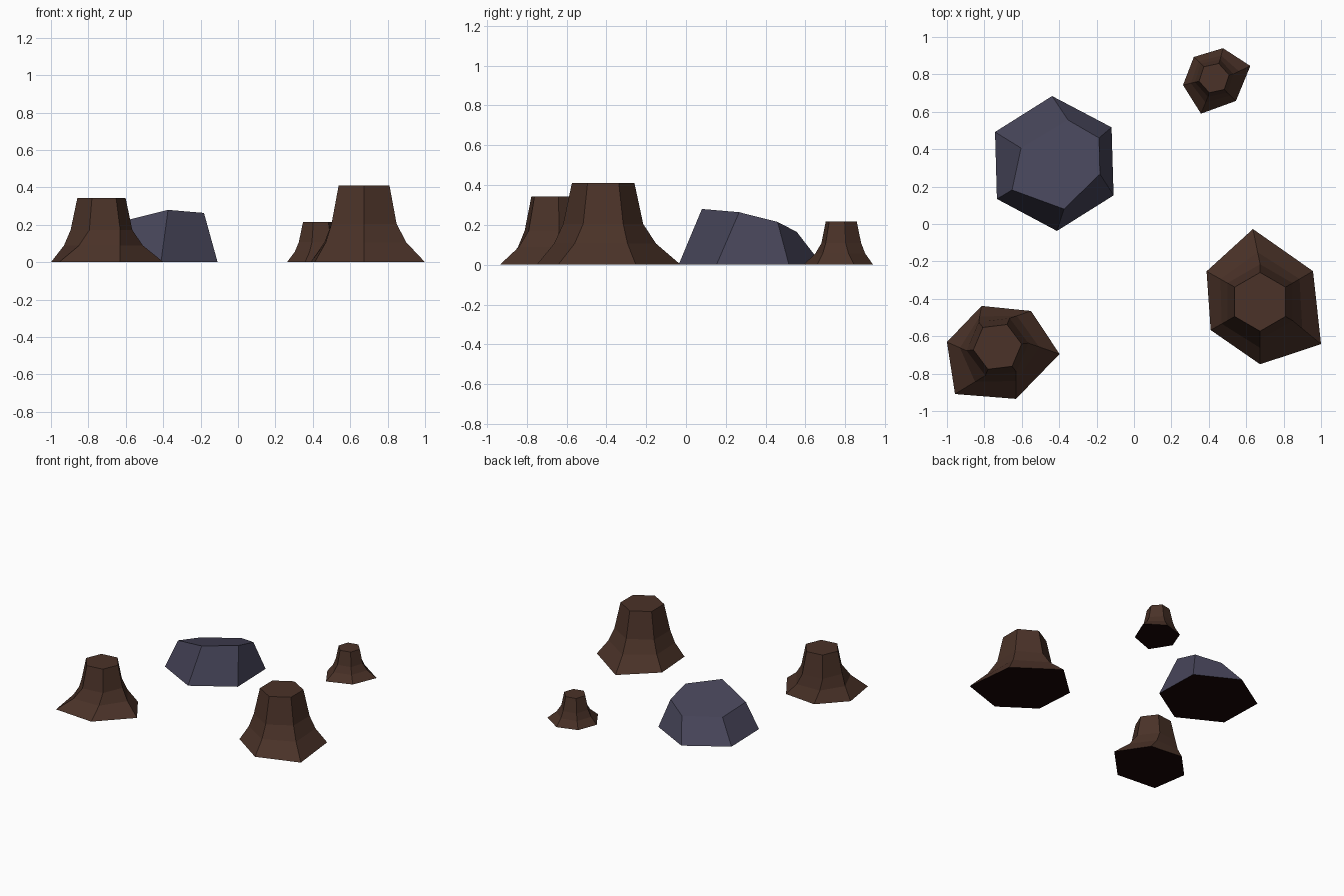
import bpy, math
from mathutils import Vector

if "Cube" in bpy.data.objects:
    bpy.data.objects.remove(bpy.data.objects["Cube"])


def material(name, rgb):
    m = bpy.data.materials.new(name)
    m.diffuse_color = (*rgb, 1)
    m.use_nodes = True
    m.node_tree.nodes["Principled BSDF"].inputs["Base Color"].default_value = m.diffuse_color
    return m


BARK = material("dark brown wood", (0.069, 0.032, 0.021))
STONE = material("slate grey stone", (0.061, 0.058, 0.098))
UNDER = material("near black underside", (0.009, 0.0015, 0.0015))


def loft(name, rings, mat):
    """Join closed rings (bottom to top, counter-clockwise) and cap both ends."""
    n = len(rings[0])
    verts = [v for ring in rings for v in ring]
    faces = [tuple(reversed(range(n)))]                      # underside first
    for r in range(len(rings) - 1):
        for i in range(n):
            j = (i + 1) % n
            faces.append((r * n + i, r * n + j, (r + 1) * n + j, (r + 1) * n + i))
    faces.append(tuple(range(len(verts) - n, len(verts))))
    mesh = bpy.data.meshes.new(name)
    mesh.from_pydata(verts, [], faces)
    mesh.materials.append(mat)
    mesh.materials.append(UNDER)
    mesh.polygons[0].material_index = 1
    obj = bpy.data.objects.new(name, mesh)
    bpy.context.collection.objects.link(obj)


def stump(name, center, radius, height, start, base):
    """Regular hexagon top that flares out to an irregular root outline."""
    def hexagon(r, z):
        return [Vector((center[0] + r * math.cos(math.radians(start + 60 * i)),
                        center[1] + r * math.sin(math.radians(start + 60 * i)), z))
                for i in range(6)]
    foot = [Vector((x, y, 0)) for x, y in base]
    waist = hexagon(radius * 1.28, height * 0.5)
    flare = [w.lerp(f, 0.34) for w, f in zip(waist, foot)]
    for v in flare:
        v.z = height * 0.26
    loft(name, [foot, flare, waist, hexagon(radius, height)], BARK)


# Tree stumps
stump("large_stump", (0.674, -0.416), 0.157, 0.41, 90,
      [(0.636, -0.027), (0.388, -0.253), (0.41, -0.567),
       (0.674, -0.75), (1.0, -0.642), (0.957, -0.252)])
stump("medium_stump", (-0.73, -0.657), 0.13, 0.343, 7,
      [(-0.398, -0.695), (-0.551, -0.465), (-0.815, -0.438),
       (-1.0, -0.631), (-0.957, -0.909), (-0.631, -0.935)])
stump("small_stump", (0.428, 0.78), 0.082, 0.216, 12,
      [(0.622, 0.845), (0.476, 0.94), (0.32, 0.893),
       (0.262, 0.743), (0.358, 0.59), (0.545, 0.658)])

# Boulder: hexagonal base and a smaller top cut by a sloping plane
rock_base = [(-0.438, 0.684), (-0.743, 0.492), (-0.733, 0.134),
             (-0.412, -0.037), (-0.109, 0.153), (-0.12, 0.517)]
rock_top = [(-0.353, 0.556), (-0.604, 0.406), (-0.652, 0.182),
            (-0.374, 0.08), (-0.182, 0.267), (-0.187, 0.46)]
loft("boulder",
     [[(x, y, 0) for x, y in rock_base],
      [(x, y, 0.28 + 0.157 * (x + 0.374) - 0.2485 * (y - 0.08)) for x, y in rock_top]],
     STONE)
